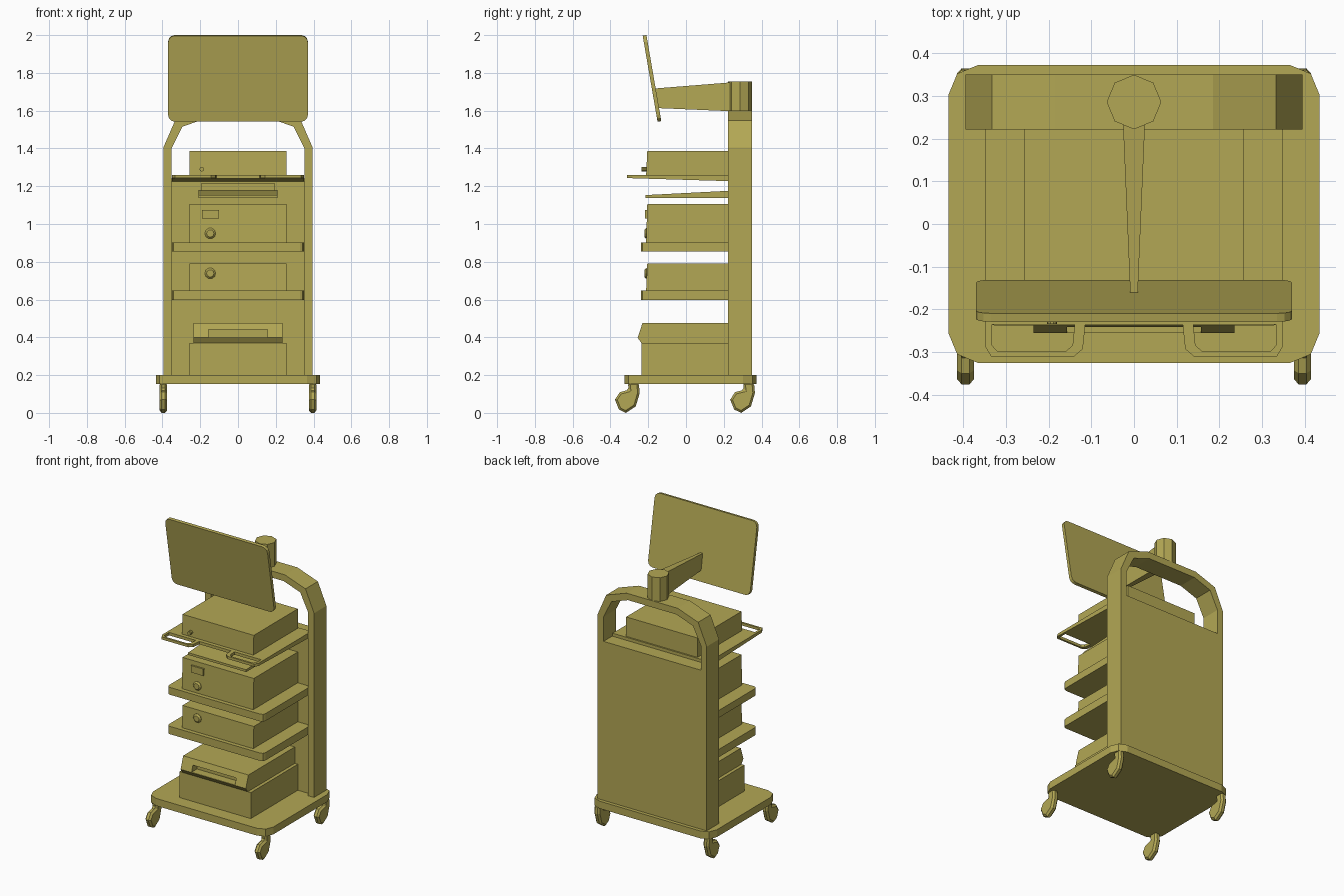
import bpy, bmesh, math
from mathutils import Matrix

if "Cube" in bpy.data.objects:
    bpy.data.objects.remove(bpy.data.objects["Cube"])

AXES = {'x': lambda u, v, w: (w, u, v),   # profile in y,z
        'y': lambda u, v, w: (u, w, v),   # profile in x,z
        'z': lambda u, v, w: (u, v, w)}   # profile in x,y

olive = bpy.data.materials.new("olive")
olive.diffuse_color = (0.45, 0.388, 0.089, 1)
olive.use_nodes = True
olive.node_tree.nodes["Principled BSDF"].inputs["Base Color"].default_value = olive.diffuse_color


def prism(name, pts, axis, lo, hi, edit=None):
    """Extrude a closed profile along an axis between lo and hi."""
    f, n = AXES[axis], len(pts)
    bm = bmesh.new()
    a = [bm.verts.new(f(u, v, lo)) for u, v in pts]
    b = [bm.verts.new(f(u, v, hi)) for u, v in pts]
    bm.faces.new(a)
    bm.faces.new(b[::-1])
    for i in range(n):
        bm.faces.new((a[i], b[i], b[(i + 1) % n], a[(i + 1) % n]))
    for v in bm.verts:
        if edit:
            edit(v.co)
    bmesh.ops.recalc_face_normals(bm, faces=bm.faces)
    me = bpy.data.meshes.new(name)
    bm.to_mesh(me)
    bm.free()
    me.materials.append(olive)
    ob = bpy.data.objects.new(name, me)
    bpy.context.collection.objects.link(ob)
    return ob


def rounded(x0, x1, y0, y1, r_low, r_high, seg=2):
    """Rectangle outline with rounded low and high corners."""
    out = []
    for cx, cy, r, s in ((x1, y1, r_high, 0), (x0, y1, r_high, 90),
                         (x0, y0, r_low, 180), (x1, y0, r_low, 270)):
        if r == 0:
            out.append((cx, cy))
            continue
        ox, oy = cx - math.copysign(r, cx), cy + (r if s >= 180 else -r)
        for i in range(seg + 1):
            t = math.radians(s + 90 * i / seg)
            out.append((ox + r * math.cos(t), oy + r * math.sin(t)))
    return out


def ngon(cu, cv, r, n, turn=0.0):
    return [(cu + r * math.cos(2 * math.pi * (i + turn) / n),
             cv + r * math.sin(2 * math.pi * (i + turn) / n)) for i in range(n)]


def rect(u0, u1, v0, v1):
    return [(u0, v0), (u1, v0), (u1, v1), (u0, v1)]


def bevel(ob, width, angle=60):
    m = ob.modifiers.new("bevel", 'BEVEL')
    m.width, m.segments, m.limit_method = width, 1, 'ANGLE'
    m.angle_limit = math.radians(angle)


BACK = 0.25

# base plate
prism("base_plate", rounded(-0.435, 0.435, -0.326, 0.373, 0.07, 0.07), 'z', 0.152, 0.2)

# casters: wheel and trailing fork as one bevelled profile
caster = [(0.005, 0.16), (0.01, 0.122), (-0.037, 0.11), (-0.063, 0.07), (-0.042, 0.018),
          (-0.005, 0.0), (0.047, 0.035), (0.068, 0.105), (0.063, 0.16)]
for sx, side in ((-1, "left"), (1, "right")):
    for cy, end in ((-0.313, "front"), (0.297, "rear")):
        ob = prism(f"caster_{end}_{side}", [(cy + u, v) for u, v in caster],
                   'x', sx * 0.395 - 0.02, sx * 0.395 + 0.02)
        bevel(ob, 0.011, 75)

# arched rear frame
outer = [(0.395, 0.2), (0.395, 1.405), (0.333, 1.548), (0.185, 1.6)]
inner = [(0.352, 0.2), (0.352, 1.4), (0.295, 1.515), (0.175, 1.557)]
prism("arched_frame", outer + [(-u, v) for u, v in outer[::-1]] +
      [(-u, v) for u, v in inner] + inner[::-1], 'y', 0.222, 0.35)
prism("back_panel", rect(-0.352, 0.352, 0.2, 1.24), 'y', BACK, 0.35)

# middle shelves
for z0, z1, label in ((0.597, 0.648, "lower"), (0.855, 0.903, "middle")):
    prism(f"{label}_shelf", rounded(-0.349, 0.349, -0.238, BACK + 0.01, 0.022, 0), 'z', z0, z1)


# top shelf with a sloping underside and two loop handles
def slope(co):
    if co.z < 1.25:
        co.z = 1.243 - 0.03 * (co.y + 0.31)


prism("top_shelf", rect(-0.349, 0.349, -0.236, BACK + 0.01), 'z', 1.24, 1.26, slope)
loop_out = [(0.349, -0.234), (0.349, -0.287), (0.334, -0.312),
            (0.142, -0.312), (0.12, -0.293), (0.114, -0.234)]
loop_in = [(0.333, -0.234), (0.333, -0.284), (0.32, -0.299),
           (0.16, -0.299), (0.144, -0.284), (0.139, -0.234)]
for s, side in ((-1, "left"), (1, "right")):
    prism(f"shelf_handle_{side}", [(s * u, v) for u, v in loop_out + loop_in[::-1]],
          'z', 1.24, 1.26, slope)

# keyboard tray under the top shelf and its bracket
prism("keyboard_tray", [(-0.215, 1.138), (BACK, 1.138), (BACK, 1.177), (-0.215, 1.153)],
      'x', -0.21, 0.21)
prism("keyboard_bracket", rect(-0.195, 0.195, 1.17, 1.215), 'y', 0.235, BACK + 0.01)

# printer: body and overhanging head with a paper slot
prism("printer_body", rect(-0.258, 0.258, 0.2, 0.37), 'y', -0.236, BACK)
head = prism("printer_head", [(-0.236, 0.37), (-0.256, 0.398), (-0.23, 0.477),
                              (BACK, 0.477), (BACK, 0.37)], 'x', -0.236, 0.236)
slot = prism("slot_cutter", rect(-0.157, 0.157, 0.4, 0.441), 'y', -0.3, -0.2)
cut = head.modifiers.new("slot", 'BOOLEAN')
cut.operation, cut.object, cut.solver = 'DIFFERENCE', slot, 'EXACT'
slot.hide_render = True
slot.display_type = 'WIRE'

# stacked instrument boxes, fronts leaning back slightly
for label, z0, z1 in (("lower", 0.648, 0.791), ("middle", 0.903, 1.105), ("upper", 1.26, 1.387)):
    prism(f"{label}_instrument", [(-0.211, z0), (BACK, z0), (BACK, z1), (-0.205, z1)],
          'x', -0.258, 0.258)

# instrument controls: bevelled dials, a display and a button
for label, z in (("lower", 0.739), ("middle", 0.95)):
    dial = prism(f"{label}_dial", ngon(-0.147, z, 0.029, 10), 'y', -0.221, -0.2)
    bevel(dial, 0.009)
prism("display_window", rect(-0.19, -0.1, 1.03, 1.075), 'y', -0.217, -0.2)
prism("upper_button", ngon(-0.192, 1.29, 0.012, 10), 'y', -0.235, -0.2)

# hub post and tapering monitor arm
prism("arm_hub", ngon(0, 0.286, 0.064, 8), 'z', 1.59, 1.755)


def taper(co):
    co.x *= 0.009 + 0.017 * (co.y + 0.158) / 0.4


prism("monitor_arm", [(-0.158, 1.614), (0.242, 1.597), (0.242, 1.75), (-0.17, 1.717)],
      'x', -1, 1, taper)

# tilted monitor
screen = prism("monitor", rounded(-0.37, 0.37, -0.231, 0.231, 0.035, 0.035, 3),
               'y', -0.009, 0.011)
screen.data.transform(Matrix.Translation((0, -0.181, 1.7705)) @
                      Matrix.Rotation(math.radians(9.8), 4, 'X'))
